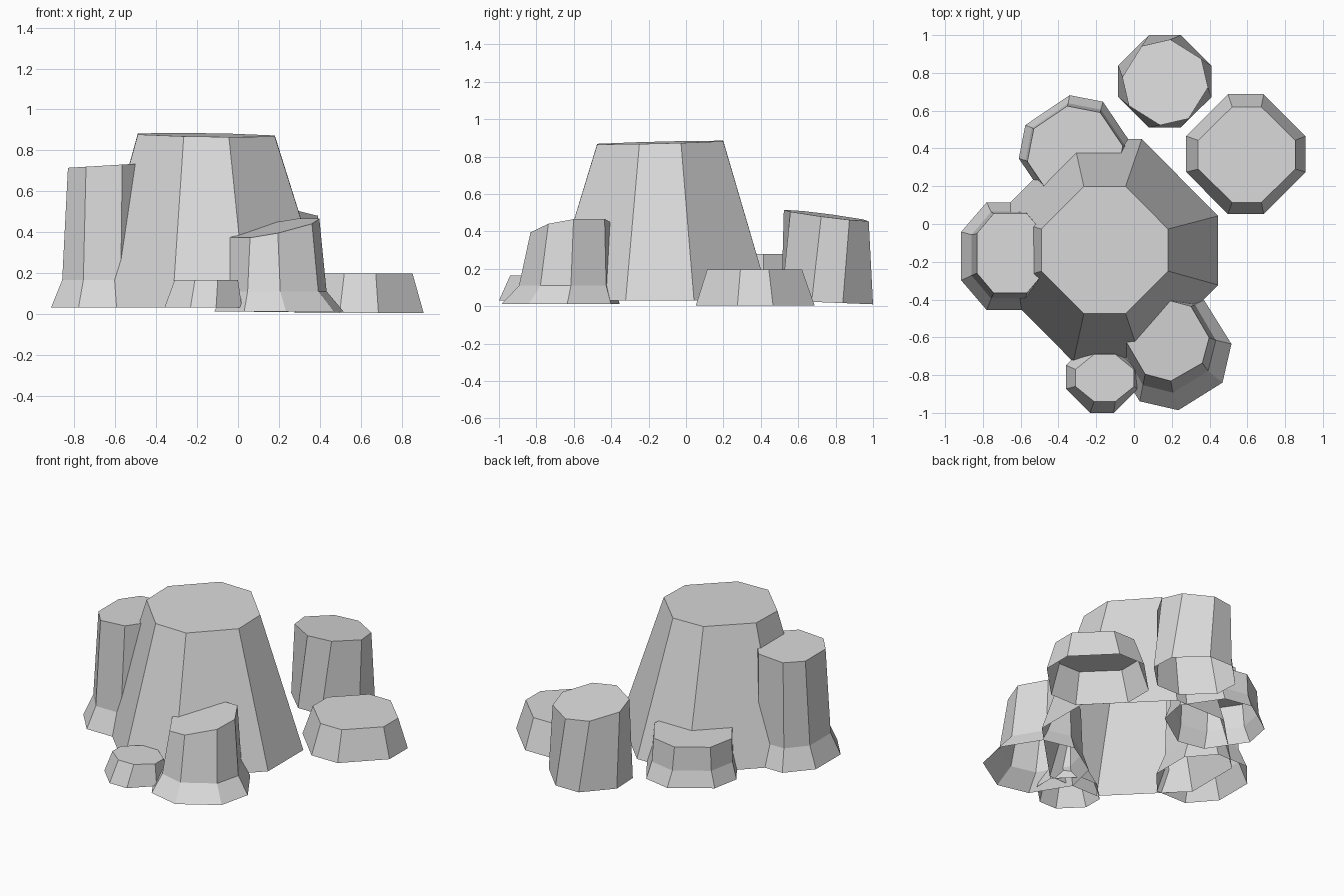
import bpy, bmesh, math

if "Cube" in bpy.data.objects:
    bpy.data.objects.remove(bpy.data.objects["Cube"])

stone = bpy.data.materials.new("grey stone")
stone.diffuse_color = (0.7, 0.7, 0.7, 1)
stone.use_nodes = True
stone.node_tree.nodes["Principled BSDF"].inputs["Base Color"].default_value = stone.diffuse_color


def section(cx, cy, rx, ry, z, flat=0.33, rot=0, tx=0, ty=0):
    """Chamfered-square octagon, turned by rot degrees, tilted by tx / ty."""
    a = math.radians(rot)
    pts = []
    for u, v in ((1, -flat), (1, flat), (flat, 1), (-flat, 1),
                 (-1, flat), (-1, -flat), (-flat, -1), (flat, -1)):
        u, v = u * rx, v * ry
        dx = u * math.cos(a) - v * math.sin(a)
        dy = u * math.sin(a) + v * math.cos(a)
        pts.append((cx + dx, cy + dy, z + tx * dx + ty * dy))
    return pts


def rock(name, *sections):
    """Loft the sections from bottom to top; capped on top, open underneath."""
    bm = bmesh.new()
    rings = [[bm.verts.new(p) for p in s] for s in sections]
    for low, high in zip(rings, rings[1:]):
        for i in range(8):
            j = (i + 1) % 8
            bm.faces.new((low[i], low[j], high[j], high[i]))
    bm.faces.new(rings[-1])
    mesh = bpy.data.meshes.new(name)
    bm.to_mesh(mesh)
    bm.free()
    mesh.materials.append(stone)
    bpy.context.collection.objects.link(bpy.data.objects.new(name, mesh))


# Large central rock
rock("main_rock",
     section(-0.14, -0.14, 0.585, 0.59, 0.03, 0.31),
     section(-0.155, -0.138, 0.335, 0.337, 0.875, 0.33, 0, -0.015, 0.025))

# Tall column on the left with a flared foot
rock("left_column",
     section(-0.67, -0.17, 0.245, 0.285, 0.03, 0.45),
     section(-0.665, -0.165, 0.195, 0.23, 0.165, 0.47),
     section(-0.655, -0.155, 0.177, 0.21, 0.725, 0.5, 0, 0.06, 0))

# Low column behind, flared foot
rock("back_left_column",
     section(-0.308, 0.38, 0.29, 0.29, 0.03, 0.31, -11),
     section(-0.31, 0.375, 0.252, 0.252, 0.13, 0.35, -11),
     section(-0.312, 0.372, 0.24, 0.24, 0.28, 0.37, -11))

# Twisted free-standing column at the back
rock("back_column",
     section(0.163, 0.755, 0.247, 0.245, 0.02, 0.34, 0, 0, -0.04),
     section(0.165, 0.75, 0.215, 0.215, 0.485, 0.36, 13, -0.04, -0.13))

# Flat slab on the right
rock("flat_slab",
     section(0.592, 0.37, 0.316, 0.317, 0.005, 0.3),
     section(0.597, 0.367, 0.257, 0.253, 0.197, 0.3))

# Slanted rock at the front right, flared foot
rock("front_rock",
     section(0.2, -0.67, 0.3, 0.3, 0.012, 0.35, -13),
     section(0.185, -0.64, 0.235, 0.24, 0.11, 0.35, -14),
     section(0.18, -0.615, 0.207, 0.205, 0.42, 0.34, -15, 0.2, 0.13))

# Small rock at the front
rock("small_front_rock",
     section(-0.17, -0.81, 0.19, 0.19, 0.03, 0.33),
     section(-0.155, -0.815, 0.155, 0.125, 0.165, 0.36))
